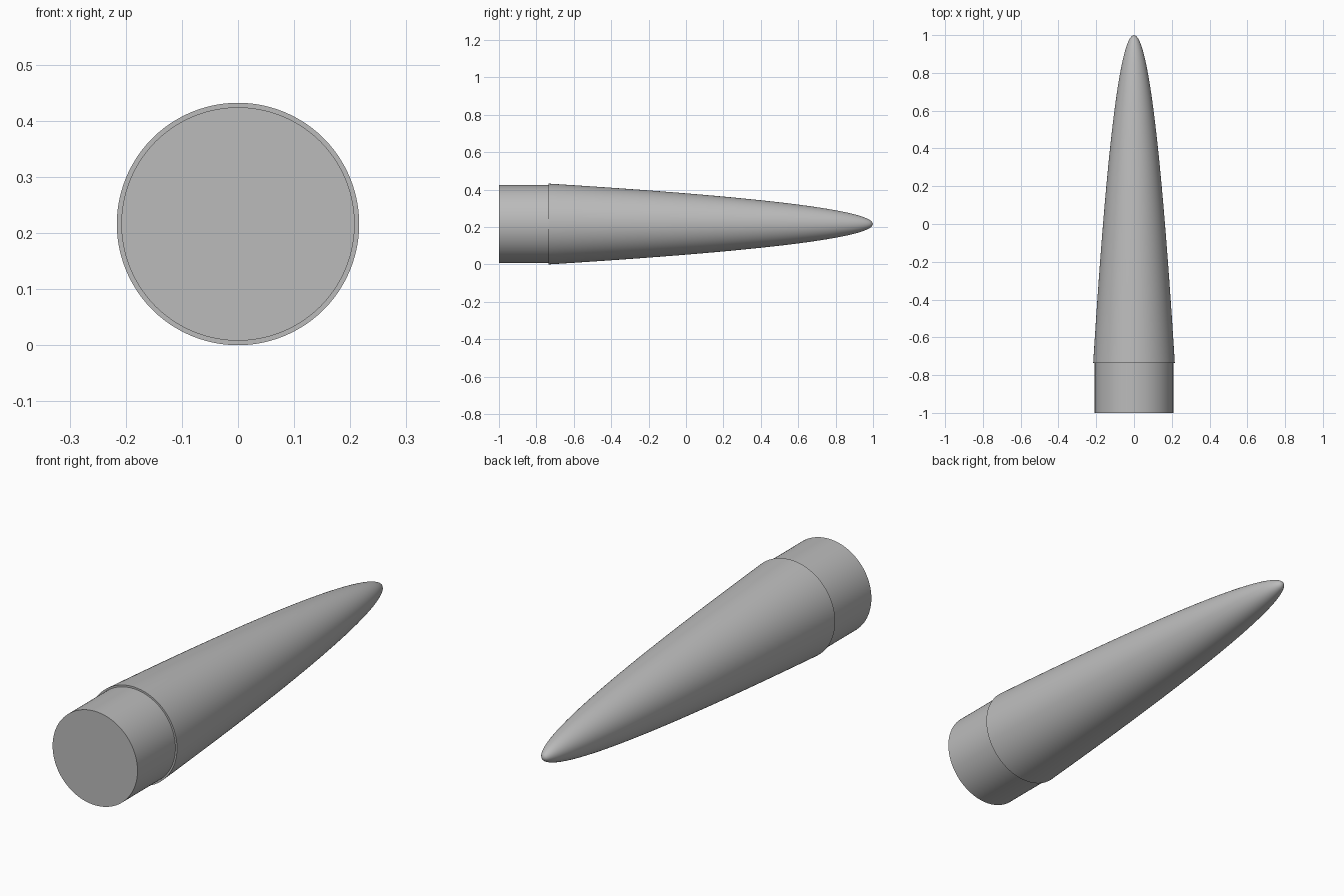
import bpy, bmesh, math

cube = bpy.data.objects.get("Cube")
if cube:
    bpy.data.objects.remove(cube, do_unlink=True)

SIDES = 96
RADIUS = 0.216
SHOULDER_RADIUS = 0.208
BASE_Y, STEP_Y, TIP_Y = -1.0, -0.735, 1.0

grey = bpy.data.materials.new("plain grey")
grey.use_nodes = True
grey.diffuse_color = (0.5, 0.5, 0.5, 1)
grey.node_tree.nodes["Principled BSDF"].inputs["Base Color"].default_value = (0.5, 0.5, 0.5, 1)


def lathe(name, profile):
    """Spin a (radius, y) profile around the long axis."""
    bm = bmesh.new()
    verts = [bm.verts.new((r, y, 0)) for r, y in profile]
    edges = [bm.edges.new(pair) for pair in zip(verts, verts[1:])]
    bmesh.ops.spin(bm, geom=verts + edges, cent=(0, 0, 0), axis=(0, 1, 0),
                   angle=math.tau, steps=SIDES)
    bmesh.ops.remove_doubles(bm, verts=bm.verts, dist=1e-5)
    bmesh.ops.recalc_face_normals(bm, faces=bm.faces)
    mesh = bpy.data.meshes.new(name)
    bm.to_mesh(mesh)
    bm.free()
    mesh.materials.append(grey)
    obj = bpy.data.objects.new(name, mesh)
    obj.location.z = RADIUS
    bpy.context.collection.objects.link(obj)
    bpy.ops.object.select_all(action="DESELECT")
    obj.select_set(True)
    bpy.context.view_layer.objects.active = obj
    bpy.ops.object.shade_smooth_by_angle(angle=math.radians(30))
    return obj


# Shoulder plug with a closed flat end
lathe("shoulder", [(0, BASE_Y), (SHOULDER_RADIUS, BASE_Y), (SHOULDER_RADIUS, STEP_Y)])

# Nose cone: square-root curve from the tip, closed by a thin step at its rear
length = TIP_Y - STEP_Y
steps = 40
curve = []
for i in range(steps + 1):
    t = (1 - i / steps) ** 1.5
    curve.append((RADIUS * math.sqrt(t), TIP_Y - length * t))
lathe("nose_cone", [(SHOULDER_RADIUS, STEP_Y)] + curve)
